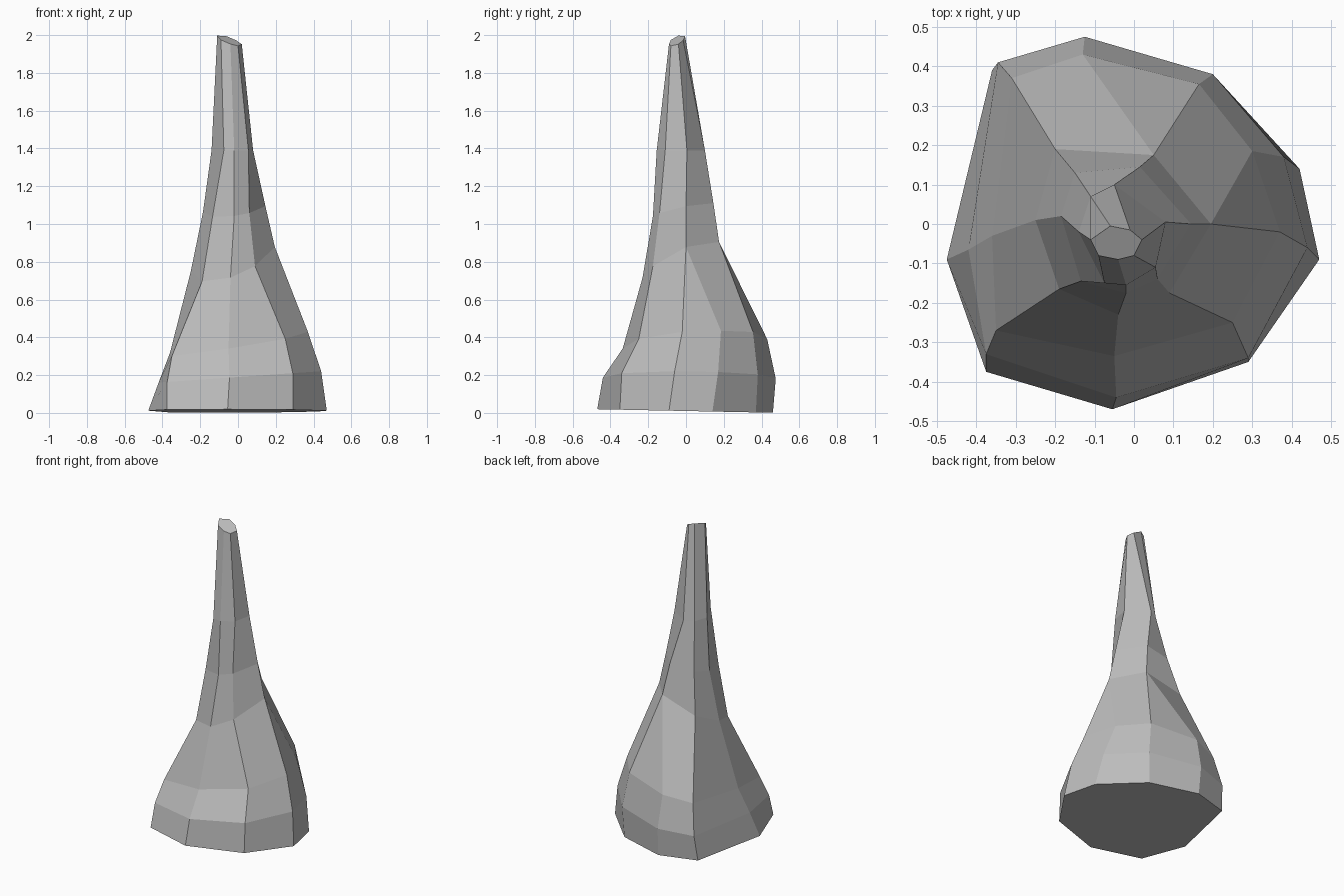
import bpy
import bmesh

# Remove the default object
default_cube = bpy.data.objects.get("Cube")
if default_cube:
    bpy.data.objects.remove(default_cube, do_unlink=True)


def make_material(name, color):
    material = bpy.data.materials.new(name)
    material.use_nodes = True
    material.diffuse_color = color
    material.node_tree.nodes["Principled BSDF"].inputs["Base Color"].default_value = color
    return material


def widen(outline):
    """Repeat two corners so a seven-sided outline joins a nine-sided one."""
    right, back, *rest = outline
    return [right, right, back, back, *rest]


def add_ring(mesh, outline, height, slope_x, slope_y):
    """Place an outline on a slightly tilted plane."""
    return [mesh.verts.new((x, y, height + slope_x * x + slope_y * y))
            for x, y in outline]


# Broad nine-sided foot, counter-clockwise from the left side
foot = [(.47, -.09), (.42, .14), (.19, .37), (-.12, .46), (-.36, .39),
        (-.475, -.09), (-.375, -.375), (-.055, -.47), (.29, -.35)]
bulge = [(.44, -.06), (.38, .17), (.2, .38), (-.125, .475), (-.345, .41),
         (-.42, -.065), (-.375, -.33), (-.045, -.44), (.29, -.34)]
shoulder = [(.37, -.02), (.3, .185), (.165, .355), (-.13, .43), (-.31, .37),
            (-.36, -.03), (-.35, -.27), (-.05, -.335), (.25, -.25)]

# Seven-sided tapering spire
waist = [(.195, 0), (.05, .175), (-.2, .19), (-.25, .01),
         (-.19, -.165), (-.04, -.23), (.09, -.175)]
neck = [(.145, 0), (.015, .145), (-.15, .13), (-.185, .02),
        (-.135, -.145), (-.02, -.175), (.06, -.14)]
spire = [(.08, .005), (-.05, .1), (-.11, .07), (-.14, -.02),
         (-.075, -.15), (-.02, -.155), (.055, -.11)]
tip = [(.02, -.04), (-.01, -.015), (-.06, -.005), (-.11, -.04),
       (-.09, -.08), (-.04, -.09), (0, -.08)]

mesh = bmesh.new()
rings = [
    add_ring(mesh, foot, .01, 0, -.02),
    add_ring(mesh, bulge, .19, .07, 0),
    add_ring(mesh, shoulder, .375, .15, .08),
    add_ring(mesh, widen(waist), .82, .3, .4),
    add_ring(mesh, widen(neck), 1.08, .1, .2),
    add_ring(mesh, widen(spire), 1.39, 0, 0),
    add_ring(mesh, widen(tip), 1.975, -.35, .4),
]

# Skin the rings and close both ends
for lower, upper in zip(rings, rings[1:]):
    for i in range(len(lower)):
        j = (i + 1) % len(lower)
        mesh.faces.new((lower[i], lower[j], upper[j], upper[i]))
mesh.faces.new(reversed(rings[0]))
mesh.faces.new(rings[-1])
bmesh.ops.remove_doubles(mesh, verts=mesh.verts[:], dist=.0005)
bmesh.ops.recalc_face_normals(mesh, faces=mesh.faces[:])

# Single faceted stone
data = bpy.data.meshes.new("rock_spire")
mesh.to_mesh(data)
mesh.free()
stone = bpy.data.objects.new("rock_spire", data)
bpy.context.collection.objects.link(stone)
data.materials.append(make_material("stone grey", (.5, .5, .5, 1)))
